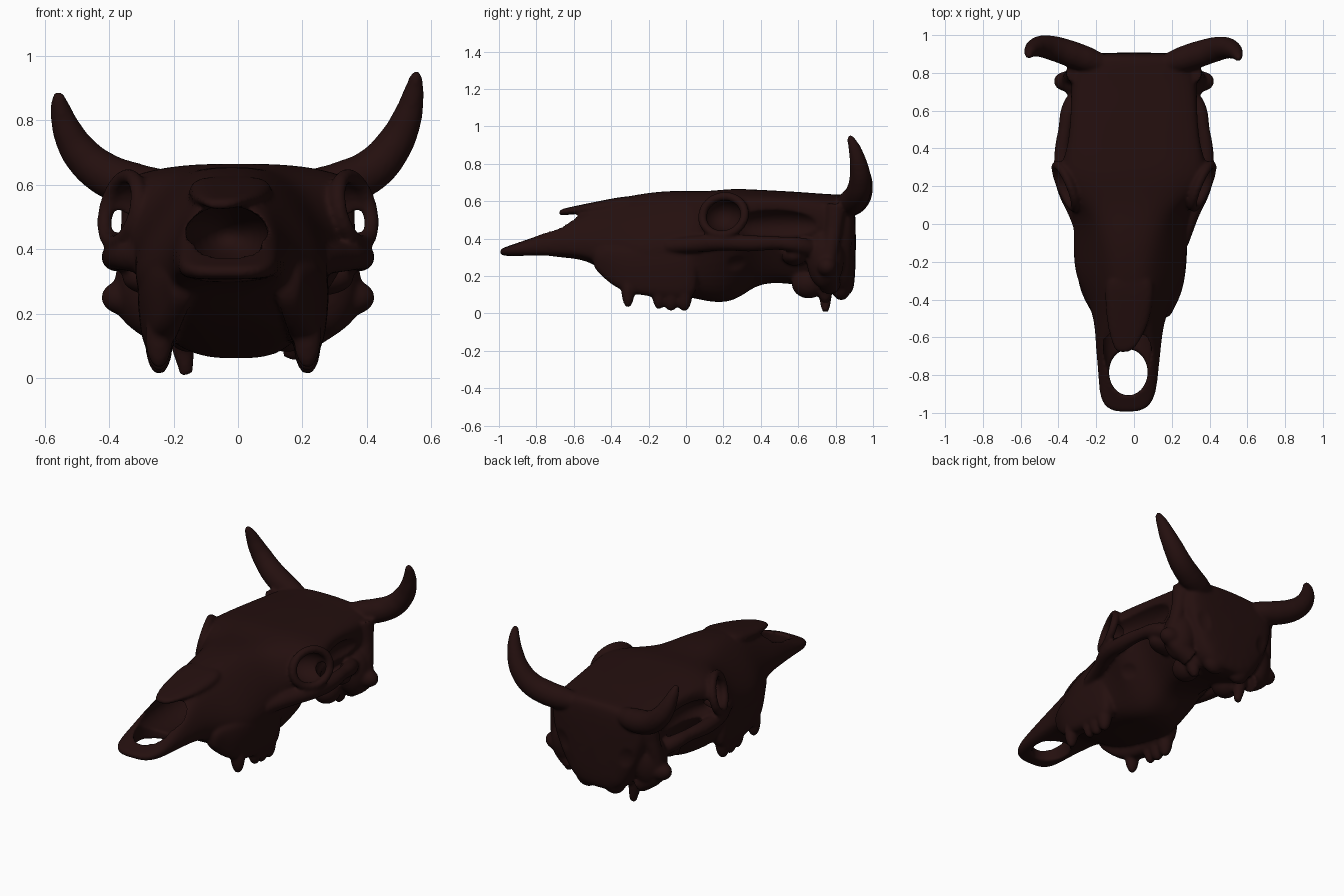
import bpy, bmesh, math
from mathutils import Vector, Matrix

if "Cube" in bpy.data.objects:
    bpy.data.objects.remove(bpy.data.objects["Cube"])

bone = bpy.data.materials.new("dark_brown_bone")
bone.diffuse_color = (0.0175, 0.0048, 0.0045, 1)
bone.use_nodes = True
bone.node_tree.nodes["Principled BSDF"].inputs["Base Color"].default_value = bone.diffuse_color


def select(obs):
    bpy.ops.object.select_all(action='DESELECT')
    for o in obs:
        o.select_set(True)
    bpy.context.view_layer.objects.active = obs[0]


def finish(name, bm):
    bmesh.ops.recalc_face_normals(bm, faces=bm.faces[:])
    me = bpy.data.meshes.new(name)
    bm.to_mesh(me)
    bm.free()
    me.materials.append(bone)
    ob = bpy.data.objects.new(name, me)
    bpy.context.collection.objects.link(ob)
    return ob


def apply_mod(ob, kind, **kw):
    m = ob.modifiers.new(kind.lower(), kind)
    for k, v in kw.items():
        setattr(m, k, v)
    select([ob])
    bpy.ops.object.modifier_apply(modifier=m.name)


def loft(name, sections, levels=2):
    # section: y, centre x, top z, top half width, mid z, mid half width, bottom z, bottom half width
    bm = bmesh.new()
    rings = []
    for y, cx, zt, wt, zm, wm, zb, wb in sections:
        h = (zt - zb) * 0.06
        half = [(wt * .5, zt), (wt, zt - h), ((wt + wm) * .52, (zt + zm) / 2),
                (wm, zm), ((wm + wb) * .51, (zm + zb) / 2), (wb, zb + h), (wb * .5, zb)]
        pts = [(0, zt)] + half + [(0, zb)] + [(-x, z) for x, z in reversed(half)]
        rings.append([bm.verts.new((cx + x, y, z)) for x, z in pts])
    n = len(rings[0])
    for a, b in zip(rings, rings[1:]):
        for i in range(n):
            bm.faces.new((a[i], a[(i + 1) % n], b[(i + 1) % n], b[i]))
    bm.faces.new(rings[0])
    bm.faces.new(rings[-1])
    ob = finish(name, bm)
    apply_mod(ob, 'SUBSURF', levels=levels)
    return ob


def blob(name, c, r):
    bm = bmesh.new()
    bmesh.ops.create_uvsphere(bm, u_segments=28, v_segments=16, radius=1,
                              matrix=Matrix.Translation(c) @ Matrix.Diagonal((*r, 1)))
    return finish(name, bm)


def tube(name, pts):
    # each point: x, y, z, radius
    cu = bpy.data.curves.new(name, 'CURVE')
    cu.dimensions = '3D'
    cu.bevel_depth = 1
    cu.bevel_resolution = 6
    cu.use_fill_caps = True
    s = cu.splines.new('BEZIER')
    s.bezier_points.add(len(pts) - 1)
    for p, (x, y, z, r) in zip(s.bezier_points, pts):
        p.co, p.radius = (x, y, z), r
        p.handle_left_type = p.handle_right_type = 'AUTO'
    ob = bpy.data.objects.new(name, cu)
    bpy.context.collection.objects.link(ob)
    select([ob])
    bpy.ops.object.convert(target='MESH')
    ob = bpy.context.object
    ob.data.materials.clear()
    ob.data.materials.append(bone)
    return ob


# Face, forehead and braincase in one loft from muzzle tip to occiput
core = loft("skull", [
    (-1.0, -.04, .345, .07, .33, .09, .31, .07),
    (-.93, -.035, .365, .13, .34, .15, .305, .13),
    (-.80, -.03, .42, .13, .36, .16, .305, .14),
    (-.65, -.03, .485, .13, .38, .175, .30, .16),
    (-.52, -.025, .565, .10, .40, .185, .285, .17),
    (-.40, -.02, .605, .11, .37, .235, .20, .19),
    (-.27, -.02, .635, .125, .34, .315, .15, .23),
    (-.10, -.02, .657, .15, .36, .315, .11, .24),
    (.05, -.02, .652, .19, .40, .315, .08, .22),
    (.14, -.01, .655, .28, .47, .36, .06, .19),
    (.23, 0, .665, .34, .48, .41, .06, .16),
    (.31, 0, .665, .35, .48, .40, .10, .14),
    (.40, 0, .66, .335, .53, .345, .17, .14),
    (.60, 0, .65, .32, .50, .325, .16, .17),
    (.78, 0, .635, .32, .42, .33, .10, .21),
    (.87, 0, .635, .29, .42, .31, .09, .17),
    (.91, 0, .61, .25, .42, .26, .13, .13)])

# Openings: eye sockets, temple hollows, nose cavity, muzzle gap, back of skull
cutters = [blob("nose_cutter", (-.035, -.58, .44), (.13, .36, .095)),
           blob("gap_cutter", (-.03, -.785, .36), (.103, .123, .6))]
for s in (-1, 1):
    cutters += [blob("socket_cutter", (s * .36, .195, .525), (.14, .105, .092)),
                blob("under_eye_cutter", (s * .41, .33, .23), (.18, .2, .11)),
                blob("temple_cutter", (s * .39, .50, .47), (.125, .24, .09)),
                blob("rear_hollow_cutter", (s * .25, .95, .33), (.11, .07, .12))]
for c in cutters:
    apply_mod(core, 'BOOLEAN', operation='DIFFERENCE', object=c, solver='EXACT')
    bpy.data.objects.remove(c)

parts = [core]
# Nasal bones overhanging the nose opening
parts.append(loft("nasal_bones", [
    (-.68, -.06, .55, .02, .535, .03, .52, .02),
    (-.66, -.05, .56, .05, .545, .06, .525, .04),
    (-.55, -.035, .583, .08, .56, .11, .535, .09),
    (-.42, -.025, .61, .10, .57, .13, .53, .11),
    (-.25, -.02, .64, .11, .60, .14, .56, .12)]))

for s in (-1, 1):
    # Eye socket rim, tilted outward and forward
    axis = Vector((s * .9, -.38, .22)).normalized()
    u = axis.cross(Vector((0, 0, 1))).normalized()
    w = u.cross(axis)
    ring = []
    for i in range(17):
        a = i / 16 * 2 * math.pi
        p = Vector((s * .362, .2, .523)) + u * .122 * math.cos(a) + w * .105 * math.sin(a)
        ring.append((*p, .024))
    parts.append(tube("eye_rim", ring))
    # Cheek arch from face to ear region
    parts.append(tube("cheek_arch", [
        (s * .25, -.1, .36, .04), (s * .30, .05, .37, .045), (s * .365, .2, .38, .046),
        (s * .38, .34, .375, .044), (s * .365, .5, .375, .036), (s * .335, .62, .36, .045),
        (s * .27, .70, .33, .05)]))
    # Ear mass and flare, jaw joint, ear bulla, neck condyle
    parts.append(blob("ear_mass", (s * .275, .745, .29), (.1, .1, .16)))
    parts.append(blob("ear_flare", (s * .35, .755, .25), (.075, .055, .055)))
    parts.append(tube("ear_ridge", [(s * .37, .75, .25, .035), (s * .31, .76, .2, .05), (s * .22, .77, .15, .06)]))
    parts.append(tube("neck_crest", [(s * .30, .80, .58, .06), (s * .32, .79, .45, .045), (s * .34, .76, .28, .045)]))
    parts.append(blob("jaw_joint", (s * .25, .58, .31), (.11, .07, .055)))
    parts.append(blob("ear_bulla", (s * .15, .655, .16), (.08, .09, .08)))
    parts.append(blob("neck_condyle", (s * .09, .83, .15), (.075, .055, .08)))
    parts.append(tube("jugular_spike", [(s * .19, .74, .2, .05), (s * .17, .745, .09, .035),
                                        (s * .16, .745, .01 if s < 0 else .06, .02)]))
    # Ridge holding the cheek teeth
    cx = -.245 if s < 0 else .215
    parts.append(loft("tooth_ridge", [
        (-.50, cx * .7, .33, .03, .30, .04, .25, .03), (-.45, cx * .75, .36, .04, .30, .05, .2, .03),
        (-.36, cx * .93, .36, .05, .25, .06, .12, .045), (-.20, cx, .36, .06, .24, .068, .09, .05),
        (0, cx, .36, .06, .24, .068, .075, .05), (.07, cx, .36, .05, .25, .05, .11, .03)]))
    # Cheek teeth: one front tooth and three merged rear teeth
    for y, ly, zb in ((-.31, .036, .03), (-.145, .038, .02), (-.08, .05, .012), (-.01, .045, .01)):
        parts.append(blob("cheek_tooth", (cx, y, zb + .1), (.043, ly, .1)))

# Horns: right one taller, left one lower and further back
path = [(.15, .84, .57, .05), (.25, .87, .585, .068), (.33, .895, .605, .071), (.42, .922, .65, .067),
        (.483, .932, .722, .059), (.522, .922, .80, .048), (.544, .902, .88, .034),
        (.552, .88, .938, .02), (.552, .876, .953, .008)]
parts.append(tube("right_horn", path))
parts.append(tube("left_horn", [(-x - .005 * (i > 3), y + .002 * i, .575 + (z - .575) * .83, r)
                                for i, (x, y, z, r) in enumerate(path)]))

# Fuse everything into one continuous bone surface
select(parts)
bpy.ops.object.join()
skull = bpy.context.object
skull.name = "horned_skull"
apply_mod(skull, 'REMESH', mode='VOXEL', voxel_size=.0095, use_smooth_shade=True)
apply_mod(skull, 'SMOOTH', factor=.5, iterations=7)
skull.data.materials.clear()
skull.data.materials.append(bone)
select([skull])
bpy.ops.object.shade_smooth_by_angle(angle=math.radians(60))
